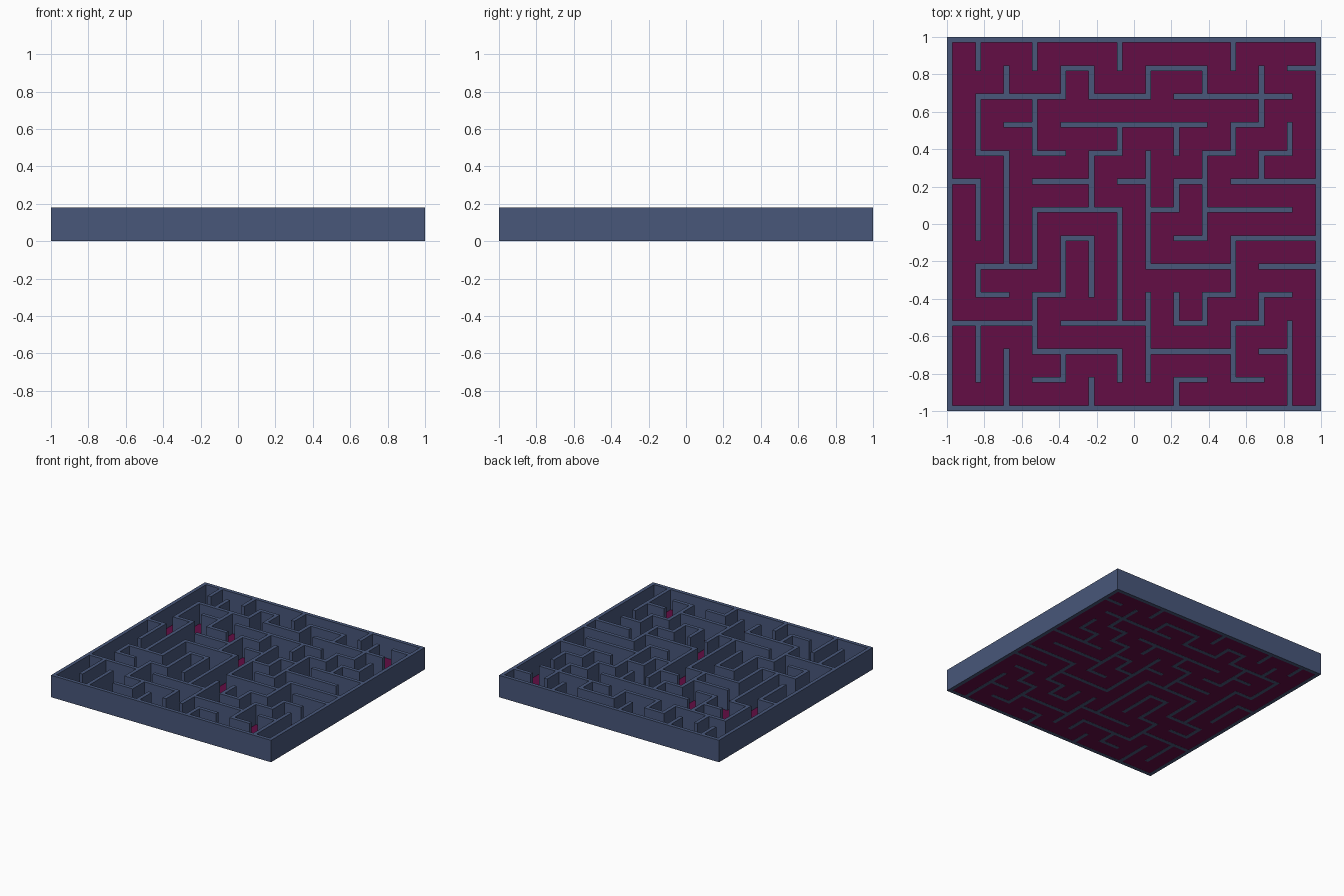
import bpy
import bmesh

if "Cube" in bpy.data.objects:
    bpy.data.objects.remove(bpy.data.objects["Cube"])

CELLS = 13          # cells per side
WALL = 0.03         # wall thickness
HEIGHT = 0.18       # wall height
PITCH = (2.0 - WALL) / CELLS

# Interior walls along x, one string per grid line from back to front
ALONG_X = [
    "....#..##...#",
    ".###.##.####.",
    "..#.#####.#..",
    ".#.#.#...#.#.",
    "#..##.#.#.###",
    "...###.#.###.",
    "....#...#.###",
    ".##....###.##",
    ".#.#.....#.#.",
    "###.###.#.#..",
    "...###.###.#.",
    "...#....#.#..",
]
# Interior walls along y, one string per grid line from left to right,
# each read from back to front
ALONG_Y = [
    "#.##.##.#.##.",
    ".#..####...##",
    "#.##..##.##..",
    ".#.....##..#.",
    ".#..##.##...#",
    "#..#..####.#.",
    ".#..####.###.",
    "...#.#...#..#",
    ".#..###..#...",
    "#..#...##.##.",
    ".##.#....#...",
    "...#......###",
]


def material(name, color):
    mat = bpy.data.materials.new(name)
    mat.diffuse_color = (*color, 1.0)
    mat.use_nodes = True
    mat.node_tree.nodes["Principled BSDF"].inputs["Base Color"].default_value = mat.diffuse_color
    return mat


def add_object(name, bm, mat):
    mesh = bpy.data.meshes.new(name)
    bm.to_mesh(mesh)
    bm.free()
    mesh.materials.append(mat)
    obj = bpy.data.objects.new(name, mesh)
    bpy.context.collection.objects.link(obj)
    return obj


# Fine grid: even indices are wall lines, odd indices are the gaps between
edges = [-1.0 + k * PITCH + side for k in range(CELLS + 1) for side in (0.0, WALL)]

filled = set()
solid = "#" * CELLS
for line, row in enumerate([solid] + ALONG_X + [solid]):
    for s, mark in enumerate(row):
        if mark == "#":
            filled.update((2 * s + d, 2 * line) for d in range(3))
for line, column in enumerate([solid] + ALONG_Y + [solid]):
    for s, mark in enumerate(column):
        if mark == "#":
            filled.update((2 * line, 2 * s + d) for d in range(3))

# Maze walls: flat floor plan raised to wall height
bm = bmesh.new()
corners = {}


def corner(i, j):
    if (i, j) not in corners:
        corners[i, j] = bm.verts.new((edges[i], -edges[j], 0.0))
    return corners[i, j]


for i, j in sorted(filled):
    bm.faces.new([corner(i, j + 1), corner(i + 1, j + 1),
                  corner(i + 1, j), corner(i, j)])
walls = add_object("maze_walls", bm, material("wall_blue", (0.065, 0.095, 0.195)))
raise_walls = walls.modifiers.new("raise", 'SOLIDIFY')
raise_walls.thickness = HEIGHT
raise_walls.offset = 1.0

# Floor: thin slab inside the outer walls
FLOOR_BOTTOM, FLOOR_TOP = 0.001, 0.015
bm = bmesh.new()
bmesh.ops.create_cube(bm, size=1.0)
bmesh.ops.scale(bm, vec=(1.95, 1.95, FLOOR_TOP - FLOOR_BOTTOM), verts=bm.verts)
bmesh.ops.translate(bm, vec=(0, 0, (FLOOR_TOP + FLOOR_BOTTOM) / 2), verts=bm.verts)
add_object("maze_floor", bm, material("floor_magenta", (0.125, 0.004, 0.058)))
